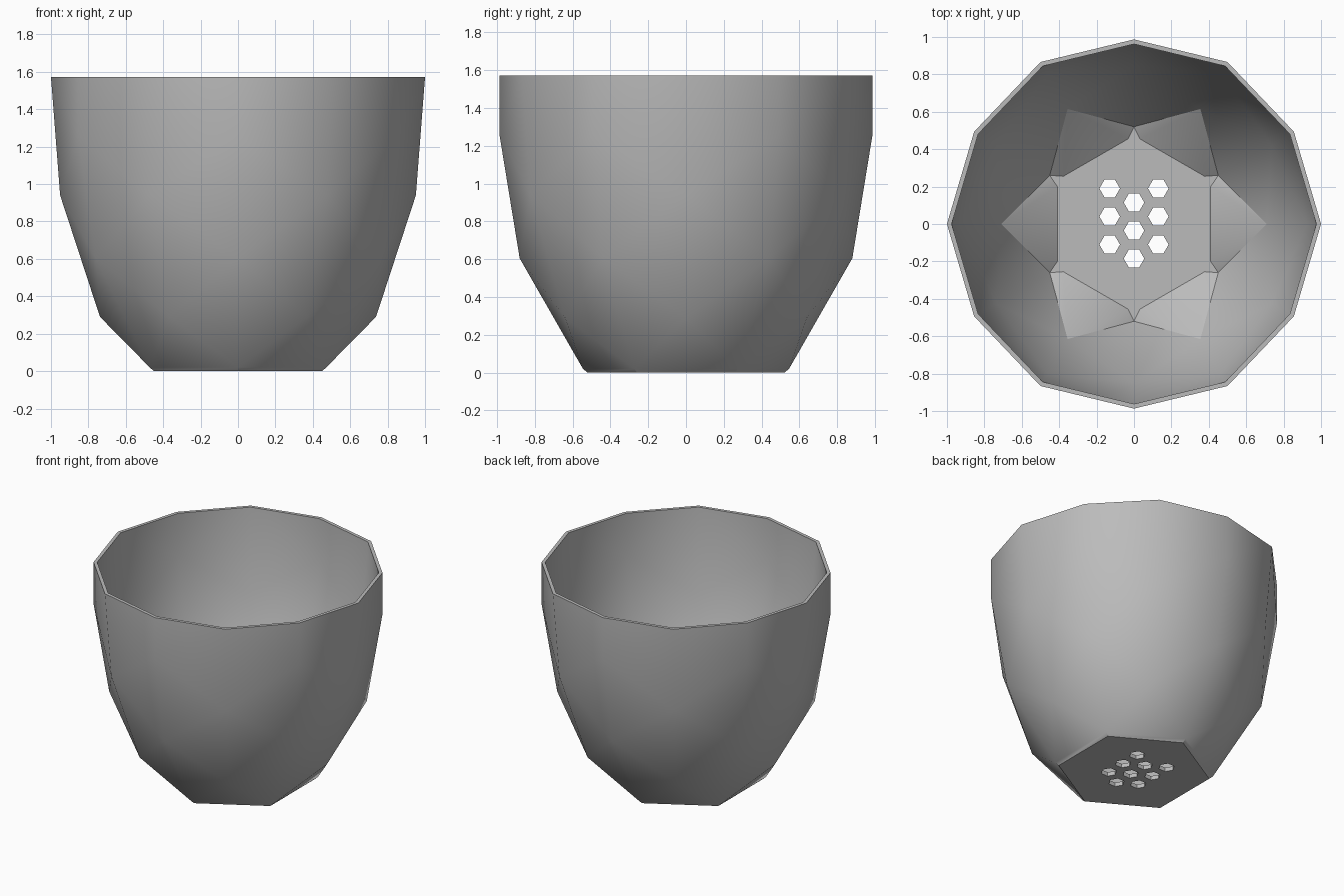
import bpy, bmesh, math

if "Cube" in bpy.data.objects:
    bpy.data.objects.remove(bpy.data.objects["Cube"])

# Single pale grey clay
grey = bpy.data.materials.new("pale_grey")
grey.diffuse_color = (0.5, 0.5, 0.5, 1)
grey.use_nodes = True
grey.node_tree.nodes["Principled BSDF"].inputs["Base Color"].default_value = grey.diffuse_color

bm = bmesh.new()


def ring(radius, z, offset=0):
    """Six vertices, 60 degrees apart, starting at the offset angle."""
    return [bm.verts.new((radius * math.cos(math.radians(offset + 60 * i)),
                          radius * math.sin(math.radians(offset + 60 * i)), z))
            for i in range(6)]


def facet_wall(even, odd):
    """Triangulated diamonds between alternating columns of rings."""
    for i in range(6):
        for e in (i, (i + 1) % 6):
            b, m, t = (r[e] for r in even)
            a, d, f, rim = (r[i] for r in odd)
            for tri in ((a, b, d), (b, m, d), (d, m, f), (m, t, f), (f, t, rim)):
                bm.faces.new(tri)


# Outer skin: columns at 0, 60... and at 30, 90... degrees
out_even = [ring(0.738, 0.29), ring(0.951, 0.94), ring(1.0, 1.572)]
out_odd = [ring(0.545, 0.02, 30), ring(0.88, 0.605, 30),
           ring(0.987, 1.26, 30), ring(0.987, 1.572, 30)]
base = ring(0.52, 0, 30)
facet_wall(out_even, out_odd)

# Inner skin, with a pointed notch at each floor corner
in_even = [ring(0.71, 0.30), ring(0.925, 0.94), ring(0.975, 1.572)]
in_odd = [ring(0.52, 0.03, 30), ring(0.85, 0.61, 30),
          ring(0.962, 1.26, 30), ring(0.962, 1.572, 30)]
left, right = ring(0.456, 0.03, 26), ring(0.456, 0.03, 34)
facet_wall(in_even, in_odd)

# Underside, lower panels, floor edge and rim
bm.faces.new(base)
floor = []
for i in range(6):
    j = (i + 1) % 6
    bm.faces.new((base[i], base[j], out_odd[0][j], out_even[0][j], out_odd[0][i]))
    bm.faces.new((right[i], left[j], in_even[0][j]))
    bm.faces.new((in_odd[0][i], right[i], in_even[0][j]))
    bm.faces.new((in_odd[0][i], left[i], in_even[0][i]))
    floor += [left[i], in_odd[0][i], right[i]]
    for e in (i, j):
        bm.faces.new((out_odd[3][i], out_even[2][e], in_even[2][e], in_odd[3][i]))
bm.faces.new(floor)
bmesh.ops.recalc_face_normals(bm, faces=bm.faces)
mesh = bpy.data.meshes.new("planter")
bm.to_mesh(mesh)
bm.free()
mesh.materials.append(grey)
planter = bpy.data.objects.new("planter", mesh)
bpy.context.collection.objects.link(planter)

# Nine hexagonal drainage holes
cut = bmesh.new()
for x, top in ((-0.13, 0.19), (0, 0.115), (0.13, 0.19)):
    for k in range(3):
        lower, upper = ([cut.verts.new((x + 0.055 * math.cos(math.radians(60 * i)),
                                        top - 0.15 * k + 0.055 * math.sin(math.radians(60 * i)), z))
                         for i in range(6)] for z in (-0.1, 0.1))
        cut.faces.new(lower[::-1])
        cut.faces.new(upper)
        for i in range(6):
            j = (i + 1) % 6
            cut.faces.new((lower[i], lower[j], upper[j], upper[i]))
cut_mesh = bpy.data.meshes.new("drain_cutter")
cut.to_mesh(cut_mesh)
cut.free()
cut_mesh.materials.append(grey)
cutter = bpy.data.objects.new("drain_cutter", cut_mesh)
bpy.context.collection.objects.link(cutter)
cutter.hide_render = True

boolean = planter.modifiers.new("drain_holes", 'BOOLEAN')
boolean.operation = 'DIFFERENCE'
boolean.solver = 'EXACT'
boolean.object = cutter
bpy.context.view_layer.objects.active = planter
planter.select_set(True)
bpy.ops.object.modifier_apply(modifier=boolean.name)
bpy.data.objects.remove(cutter)

# Soft facets, crisp where the angle exceeds 30 degrees
bpy.ops.object.shade_smooth_by_angle(angle=math.radians(30))
